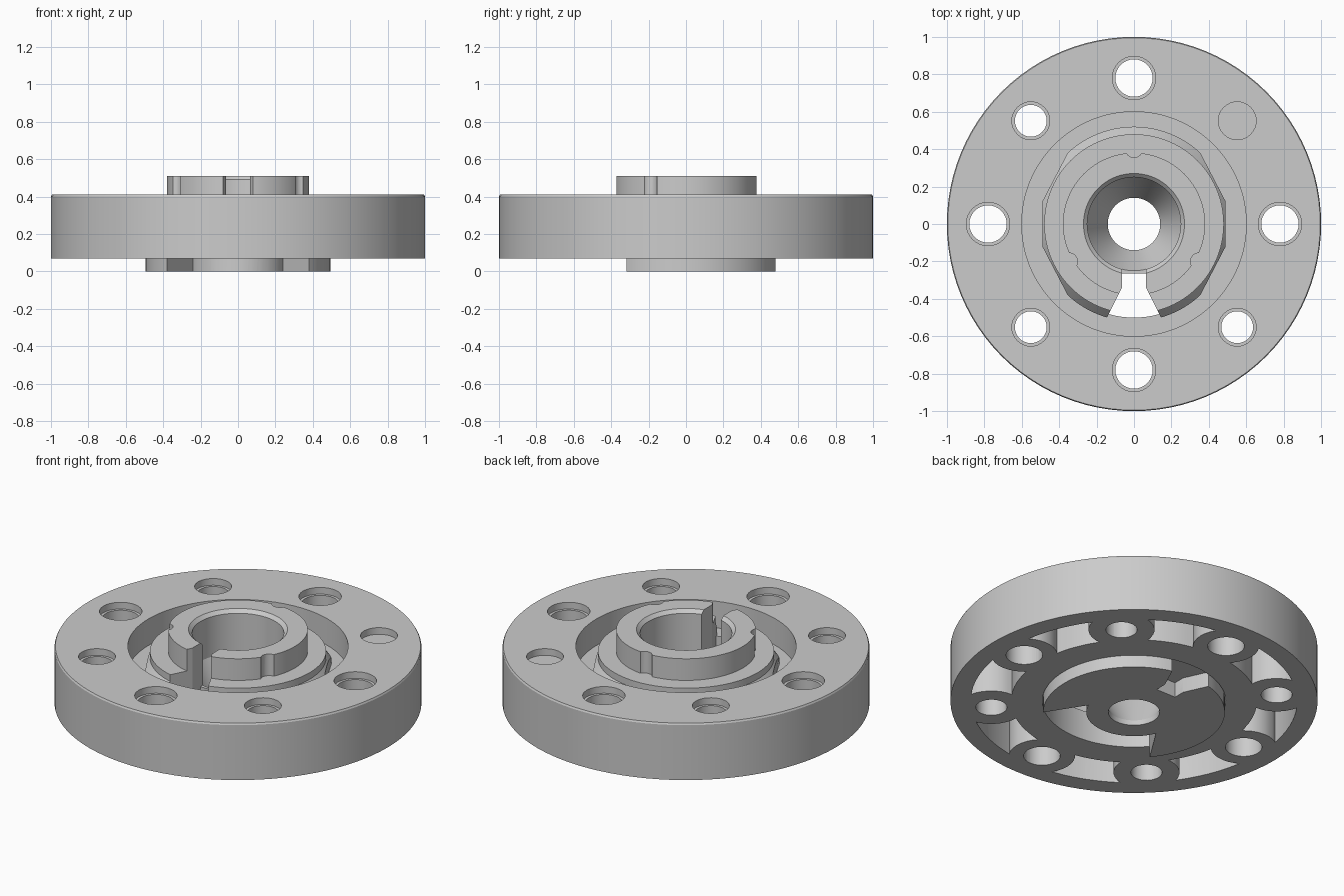
import bpy, bmesh, math
from math import sin, cos, pi, radians, atan2

if "Cube" in bpy.data.objects:
    bpy.data.objects.remove(bpy.data.objects["Cube"])


def make(name, bm):
    bmesh.ops.recalc_face_normals(bm, faces=bm.faces)
    me = bpy.data.meshes.new(name)
    bm.to_mesh(me)
    bm.free()
    ob = bpy.data.objects.new(name, me)
    bpy.context.collection.objects.link(ob)
    return ob


def lathe(name, profile, n=96):
    """Revolve a closed (radius, z) profile about z."""
    bm = bmesh.new()
    rings = [[bm.verts.new((r * cos(2 * pi * i / n), r * sin(2 * pi * i / n), z))
              for r, z in profile] for i in range(n)]
    m = len(profile)
    for i in range(n):
        a, b = rings[i], rings[(i + 1) % n]
        for j in range(m):
            k = (j + 1) % m
            bm.faces.new((a[j], b[j], b[k], a[k]))
    return make(name, bm)


def prism(name, outline, z0, z1):
    """Extrude an (x, y) outline from z0 to z1."""
    bm = bmesh.new()
    lo = [bm.verts.new((x, y, z0)) for x, y in outline]
    hi = [bm.verts.new((x, y, z1)) for x, y in outline]
    bm.faces.new(lo)
    bm.faces.new(hi)
    for i in range(len(lo)):
        j = (i + 1) % len(lo)
        bm.faces.new((lo[i], lo[j], hi[j], hi[i]))
    return make(name, bm)


def arc(cx, cy, r, a0, a1, n):
    return [(cx + r * cos(a0 + (a1 - a0) * i / n), cy + r * sin(a0 + (a1 - a0) * i / n))
            for i in range(n + 1)]


def disc(x, y, r, z0, z1, n=32):
    return prism("cutter", arc(x, y, r, 0, 2 * pi, n)[:-1], z0, z1)


def cut(target, tool):
    tool.hide_render = True
    mod = target.modifiers.new("cut", 'BOOLEAN')
    mod.operation, mod.solver, mod.object = 'DIFFERENCE', 'EXACT', tool
    bpy.context.view_layer.objects.active = target
    bpy.ops.object.modifier_apply(modifier=mod.name)
    bpy.data.objects.remove(tool)


def mirrored(half):
    return half + [(-x, y) for x, y in reversed(half)]


# Flange ring with stepped inner hole
flange = lathe("flange_ring", [(.50, .07), (1, .07), (1, .40), (.995, .41),
                               (.60, .41), (.60, .25), (.50, .25)])

# Underside pockets: an annulus interrupted by the bolt bosses
pockets = lathe("pocket_cutter", [(.67, 0), (.89, 0), (.89, .30), (.67, .30)])
bolts = [(.78 * cos(i * pi / 4), .78 * sin(i * pi / 4), i % 2) for i in range(8)]
for x, y, odd in bolts:
    cut(pockets, disc(x, y, .18, -.1, .5))
cut(flange, pockets)

# Bolt holes with shallow counterbores, smaller on the diagonals
for x, y, odd in bolts:
    r = .085 if odd else .10
    cut(flange, disc(x, y, r, 0, .6))
    cut(flange, disc(x, y, r + .016, .37, .6))

# Hub with collar, sloped rim and tapered bore
hub = lathe("hub", [(.14, 0), (.495, 0), (.495, .25), (.52, .25), (.52, .29), (.48, .34),
                    (.48, .38), (.38, .38), (.38, .51), (.27, .51), (.25, .49),
                    (.25, .25), (.14, .03)])

# Flats on both sides of the hub rim
for s in (1, -1):
    cut(hub, prism("cutter", [(s * .70, -.7), (s * .70, .7), (s * .25, .55), (s * .352, .385),
                              (s * .49, .12), (s * .49, -.12), (s * .352, -.385),
                              (s * .25, -.55)], .251, .6))

# Three half-round grooves in the collar
for a in (90, 210, 330):
    cut(hub, disc(.40 * cos(radians(a)), .40 * sin(radians(a)), .045, .38, .6, 24))

# Flared slot at the front
cut(hub, prism("cutter", mirrored([(.065, -.20), (.065, -.34), (.14, -.49), (.17, -.56)]), .249, .6))
cut(hub, prism("cutter", mirrored([(.065, -.265), (.065, -.34), (.14, -.49), (.17, -.56)]), .1, .26))

# Open sector under the front of the hub
a0 = atan2(-.10, .24)
sector = arc(0, 0, .26, -pi - a0, a0, 24) + [(.38, -.32), (.52, -.54), (.4, -.7),
                                           (-.4, -.7), (-.52, -.54), (-.38, -.32)]
cut(hub, prism("cutter", sector, -.1, .20))

# Drive notch under the back of the hub
cut(hub, prism("cutter", mirrored([(.065, .27), (.065, .34), (.13, .48), (.15, .56)]), -.1, .09))

for ob in (flange, hub):
    bpy.ops.object.select_all(action='DESELECT')
    ob.select_set(True)
    bpy.context.view_layer.objects.active = ob
    bpy.ops.object.shade_smooth_by_angle(angle=radians(25))
